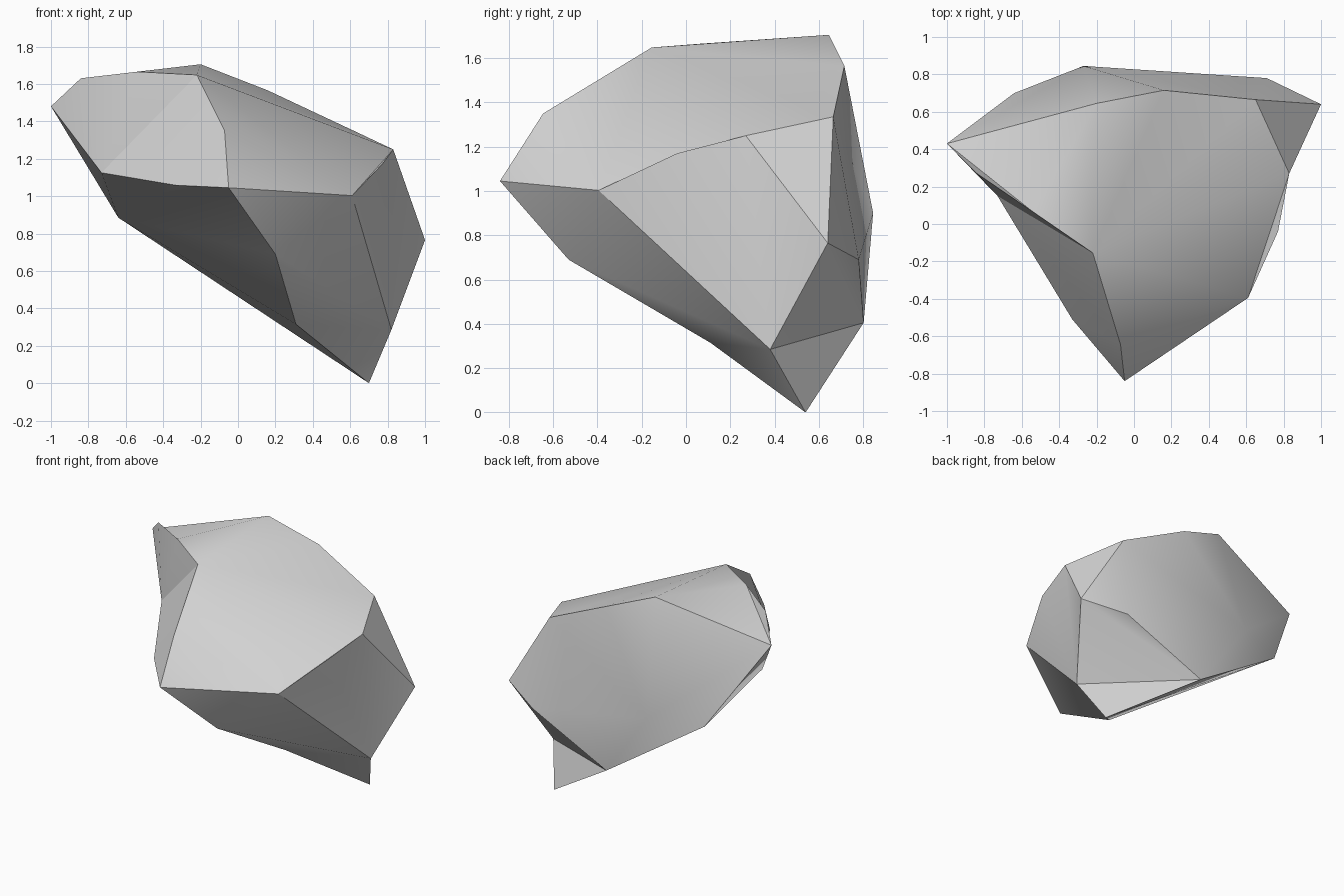
import bpy, bmesh, math

if "Cube" in bpy.data.objects:
    bpy.data.objects.remove(bpy.data.objects["Cube"])

# Corner points of the boulder, one letter each
P = {
    # front-left rim and crest
    'O': (-1, .43, 1.48), 'P': (-.84, .27, 1.63), 'Q': (-.54, .065, 1.665),
    'C': (-.22, -.155, 1.648), 'B': (-.072, -.645, 1.35), 'A': (-.05, -.84, 1.045),
    'T': (-.33, -.51, 1.058), 'R': (-.73, .15, 1.125),
    # top rim
    'D': (-.2, .645, 1.705), 'E': (.16, .715, 1.565), 'L': (.65, .665, 1.335),
    'M': (.83, .27, 1.25), 'N': (.77, -.04, 1.17), 'F': (.61, -.395, 1.003),
    # underside and right
    'G': (.2, -.53, .69), 'H': (.31, .11, .315), 'I': (.7, .54, 0),
    'J': (.82, .38, .285), 'K': (1, .64, .765),
    # back
    'S': (-.64, .7, .885), 'X': (.09, .802, .405),
    'V': (-.27, .845, .9), 'W': (.71, .78, .69),
}


def fan(hub, ring, closed=False):
    n = len(ring)
    return [hub + ring[i] + ring[(i + 1) % n] for i in range(n if closed else n - 1)]


facets = fan('R', 'OPQCBT') + ['TBA']               # front-left
facets += fan('C', 'QDELMFB') + ['OPQ', 'OQD', 'BFA', 'FNM']  # top, with a low ridge
facets += fan('S', 'RTAGHIX') + ['ORS']             # underside and left
facets += fan('J', 'FGHI') + ['AFG']                # front-right
facets += fan('J', 'FNMK') + ['KML']                # right
facets += fan('X', 'WKJI') + ['LKW']                # lower back right
facets += fan('V', 'ODELWXS', True)                 # rounded back

bm = bmesh.new()
v = {k: bm.verts.new(co) for k, co in P.items()}
for f in facets:
    bm.faces.new([v[c] for c in f])
bmesh.ops.recalc_face_normals(bm, faces=bm.faces)
# make sure the shell points outward
if bm.calc_volume(signed=True) < 0:
    bmesh.ops.reverse_faces(bm, faces=bm.faces)

me = bpy.data.meshes.new("boulder")
bm.to_mesh(me)
bm.free()
ob = bpy.data.objects.new("boulder", me)
bpy.context.collection.objects.link(ob)

# Plain stone colour
mat = bpy.data.materials.new("stone grey")
mat.diffuse_color = (.7, .7, .7, 1)
mat.use_nodes = True
mat.node_tree.nodes["Principled BSDF"].inputs["Base Color"].default_value = mat.diffuse_color
me.materials.append(mat)

# Smooth facets, sharp creases
bpy.context.view_layer.objects.active = ob
ob.select_set(True)
bpy.ops.object.shade_smooth_by_angle(angle=math.radians(30))
